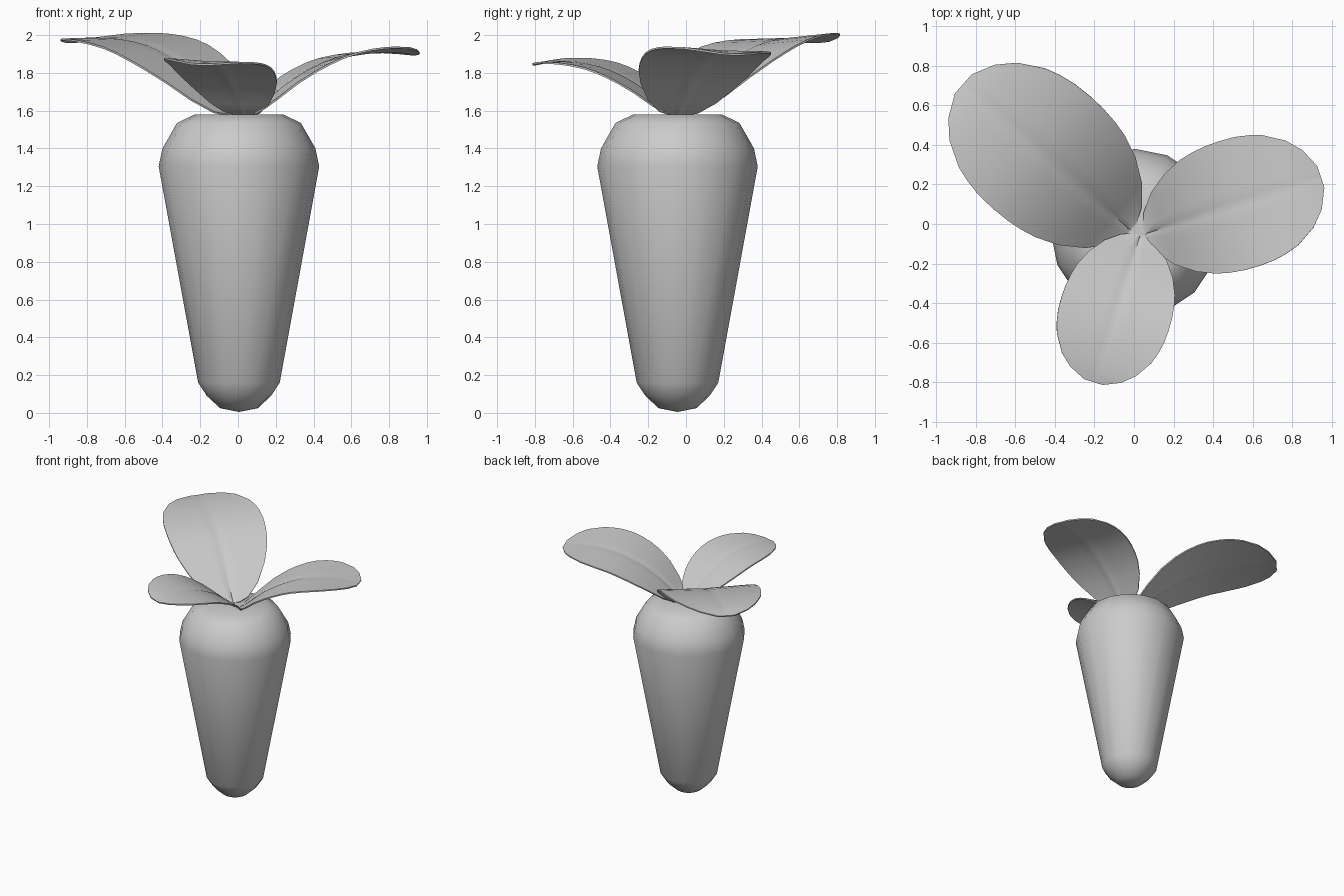
import bpy, bmesh, math
from mathutils import Matrix, Vector

cube = bpy.data.objects.get("Cube")
if cube:
    bpy.data.objects.remove(cube, do_unlink=True)

grey = bpy.data.materials.new("plain_grey")
grey.use_nodes = True
grey.diffuse_color = (0.6, 0.6, 0.6, 1)
grey.node_tree.nodes["Principled BSDF"].inputs["Base Color"].default_value = (0.6, 0.6, 0.6, 1)


def finish(name, bm, thickness=0, angle=60):
    """Turn a bmesh into a smooth shaded object, with optional thickness."""
    mesh = bpy.data.meshes.new(name)
    bmesh.ops.recalc_face_normals(bm, faces=bm.faces)
    bm.to_mesh(mesh)
    bm.free()
    mesh.materials.append(grey)
    obj = bpy.data.objects.new(name, mesh)
    bpy.context.collection.objects.link(obj)
    bpy.ops.object.select_all(action="DESELECT")
    obj.select_set(True)
    bpy.context.view_layer.objects.active = obj
    if thickness:
        mod = obj.modifiers.new("thickness", "SOLIDIFY")
        mod.thickness = thickness
        mod.offset = 0
        bpy.ops.object.modifier_apply(modifier=mod.name)
    bpy.ops.object.shade_smooth_by_angle(angle=math.radians(angle))


# Root: tapered body with rounded ends, lathed from (radius, height)
SIDES = 16
ROOT_CENTRE = Vector((0.005, -0.045, 0))
ROOT_PROFILE = [(0, 0.005), (0.1, 0.025), (0.17, 0.09), (0.216, 0.16),
                (0.425, 1.305), (0.405, 1.4), (0.328, 1.535), (0.235, 1.58), (0, 1.58)]
bm = bmesh.new()
points = [bm.verts.new(ROOT_CENTRE + Vector((r, 0, z))) for r, z in ROOT_PROFILE]
edges = [bm.edges.new(pair) for pair in zip(points, points[1:])]
bmesh.ops.spin(bm, geom=points + edges, cent=ROOT_CENTRE, axis=(0, 0, 1),
               angle=math.tau, steps=SIDES, use_merge=True)
bmesh.ops.remove_doubles(bm, verts=bm.verts, dist=0.0005)
finish("root", bm)

# Leaf rows for unit length: distance, half width, height
LEAF_ROWS = [(0, 0.045, 0), (0.03, 0.115, 0.015), (0.1, 0.2, 0.075), (0.2, 0.272, 0.16),
             (0.3, 0.315, 0.225), (0.37, 0.332, 0.262), (0.45, 0.343, 0.298),
             (0.53, 0.346, 0.325), (0.62, 0.342, 0.344), (0.7, 0.327, 0.355),
             (0.77, 0.305, 0.36), (0.88, 0.24, 0.362), (0.95, 0.165, 0.355), (1, 0.06, 0.345)]
ACROSS = [-1, -0.75, -0.5, -0.25, -0.07, 0, 0.07, 0.25, 0.5, 0.75, 1]


def leaf(name, base, direction, length, breadth):
    """Oval leaf arching outwards, slightly rolled, with a shallow midrib groove."""
    bm = bmesh.new()
    rows = []
    for t, width, height in LEAF_ROWS:
        row = []
        for v in ACROSS:
            groove = 0.008 * (1 - t) if v == 0 else 0
            z = height + width * (0.03 * abs(v) - 0.05 * v) - groove
            row.append(bm.verts.new((t, v * width * breadth, z)))
        rows.append(row)
    for a, b in zip(rows, rows[1:]):
        for i in range(len(ACROSS) - 1):
            bm.faces.new((a[i], b[i], b[i + 1], a[i + 1]))
    place = (Matrix.Translation((*base, 1.577))
             @ Matrix.Rotation(math.radians(direction), 4, "Z") @ Matrix.Scale(length, 4))
    bm.transform(place)
    finish(name, bm, thickness=0.01)


# Three leaves of different size fanning out of the crown
leaf("large_leaf", (-0.02, -0.03), 138.8, 1.12, 0.97)
leaf("medium_leaf", (0.06, -0.05), 18, 0.93, 1.03)
leaf("small_leaf", (0.03, -0.06), 252.3, 0.775, 1.06)
